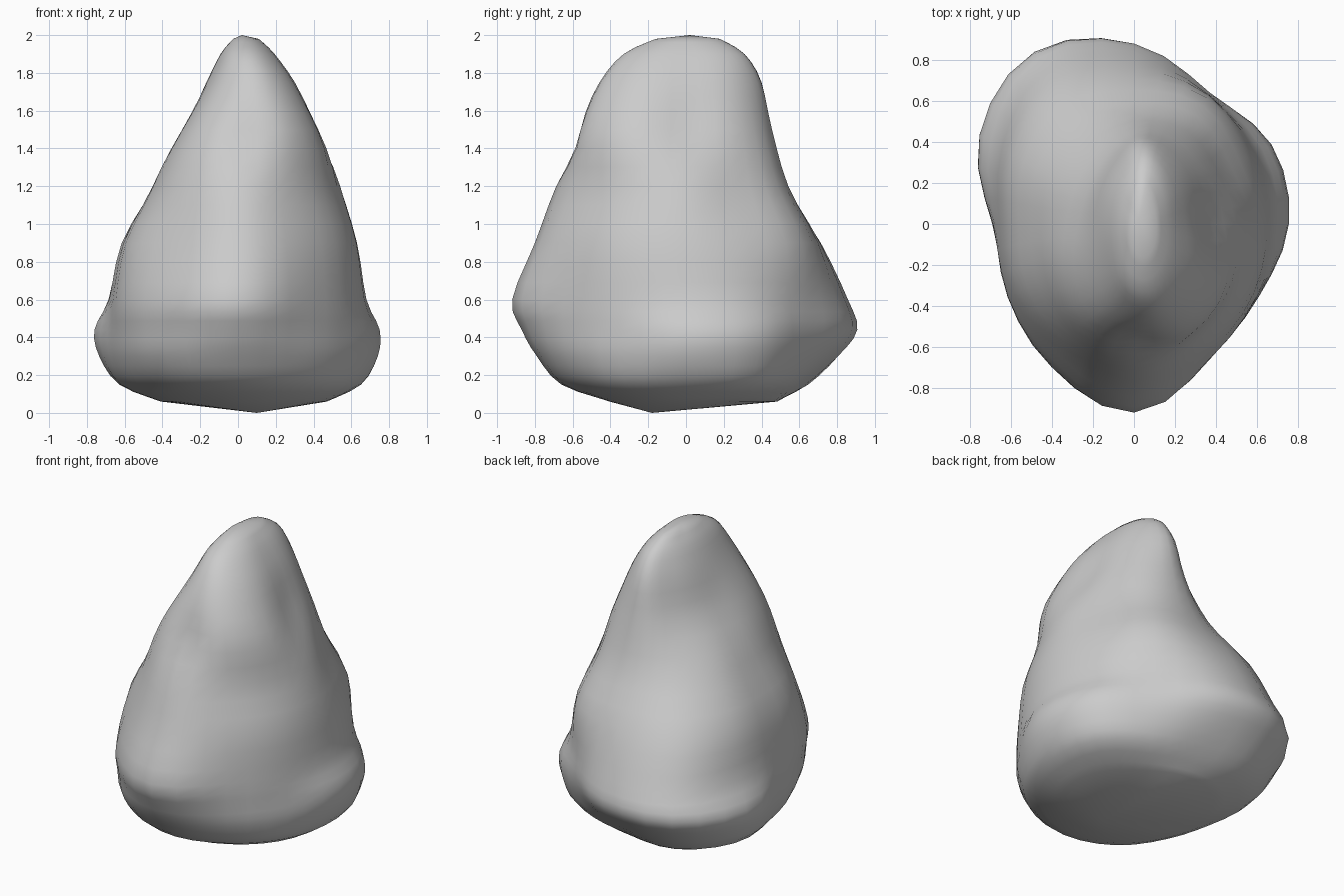
import bpy, bmesh, math

if "Cube" in bpy.data.objects:
    bpy.data.objects.remove(bpy.data.objects["Cube"])

# Contours of the boulder: height -> radius every 30 degrees, starting at +x
RINGS = {
    0.06: (.47, .46, .44, .48, .50, .46, .38, .36, .36, .40, .43, .46),
    0.15: (.65, .68, .62, .61, .72, .70, .60, .59, .64, .66, .64, .64),
    0.30: (.74, .76, .71, .78, .88, .83, .68, .68, .76, .79, .73, .70),
    0.44: (.75, .77, .74, .88, .97, .87, .69, .70, .79, .87, .75, .70),
    0.60: (.68, .70, .73, .84, .90, .77, .67, .71, .80, .92, .75, .69),
    0.90: (.63, .64, .71, .71, .75, .68, .61, .65, .70, .80, .71, .66),
    1.20: (.54, .51, .56, .54, .51, .48, .45, .50, .60, .69, .62, .57),
    1.50: (.44, .46, .47, .45, .37, .33, .34, .42, .52, .57, .60, .56),
    1.75: (.41, .41, .40, .40, .34, .32, .32, .35, .41, .45, .49, .49),
    1.90: (.29, .30, .31, .31, .27, .25, .25, .27, .31, .33, .34, .33),
    1.98: (.14, .14, .16, .18, .16, .13, .13, .14, .15, .16, .16, .15),
}
BASE, PEAK = (.10, -.18, 0), (.02, .02, 2)
STEPS = 3


def spline(a, b, c, d, t):
    return b + .5 * t * (c - a + t * (2*a - 5*b + 4*c - d + t * (3*(b - c) + d - a)))


def refine(values, closed):
    """Smoothly insert points between the given values."""
    n = len(values)
    at = (lambda i: values[i % n]) if closed else (lambda i: values[max(0, min(n - 1, i))])
    out = [spline(at(i-1), at(i), at(i+1), at(i+2), k / STEPS)
           for i in range(n if closed else n - 1) for k in range(STEPS)]
    return out if closed else out + [values[-1]]


def place(angle, radius, z):
    """Point on a contour; the top narrows sideways into a crest."""
    u = max(0, (z - 1.2) / .8)
    u = u * u * (3 - 2 * u)
    return (.04 * u + (1 - .5 * u) * radius * math.cos(angle), radius * math.sin(angle), z)


# Fill in extra contours between the given ones
heights = refine(list(RINGS), False)
rows = [refine(r, True) for r in RINGS.values()]
columns = [refine(c, False) for c in zip(*rows)]
count = len(columns)

# Loft the boulder surface
bm = bmesh.new()
loops = [[bm.verts.new(place(2 * math.pi * i / count, col[j], z)) for i, col in enumerate(columns)]
         for j, z in enumerate(heights)]
base, peak = bm.verts.new(BASE), bm.verts.new(PEAK)
for i in range(count):
    k = (i + 1) % count
    for lo, hi in zip(loops, loops[1:]):
        bm.faces.new((lo[i], lo[k], hi[k], hi[i]))
    bm.faces.new((base, loops[0][k], loops[0][i]))
    bm.faces.new((peak, loops[-1][i], loops[-1][k]))

# Small hollow high on the front face
for v in bm.verts:
    d2 = ((v.co.x - .03) / .10) ** 2 + ((v.co.z - 1.42) / .14) ** 2
    if v.co.y < 0 and d2 < 4:
        v.co.y += .04 * math.exp(-d2)

bmesh.ops.recalc_face_normals(bm, faces=bm.faces)
for f in bm.faces:
    f.smooth = True
mesh = bpy.data.meshes.new("boulder")
bm.to_mesh(mesh)
bm.free()
bpy.context.collection.objects.link(bpy.data.objects.new("boulder", mesh))
